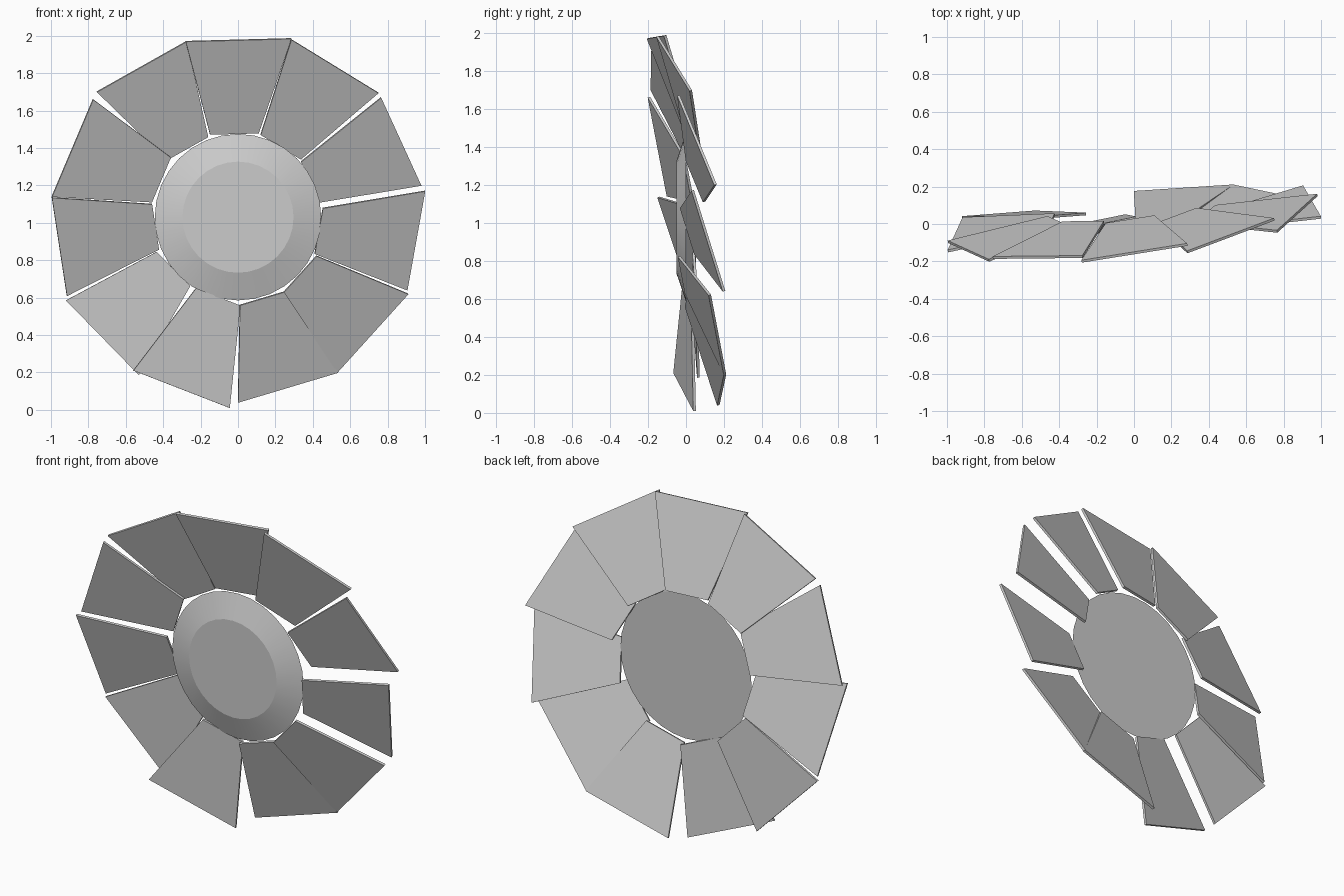
import bpy, math
from mathutils import Vector

INNER_RATIO = 0.46   # inner edge length / outer edge length
THICK = 0.014

# central disc: shallow frustum facing the front
bpy.ops.mesh.primitive_cone_add(vertices=32, radius1=0.445, radius2=0.297, depth=0.05,
                                location=(0, -0.025, 1.03), rotation=(math.pi / 2, 0, 0))
disc = bpy.context.object
disc.name = "centre_disc"
bpy.ops.object.shade_smooth_by_angle(angle=math.radians(14))


def petal(i, a, b, c):
    """Tilted trapezoid plate: outer corners a, b and the inner corner c next to b."""
    a, b, c = Vector(a), Vector(b), Vector(c)
    d = c + (a - b) * INNER_RATIO
    me = bpy.data.meshes.new("petal_%02d" % i)
    me.from_pydata([a, b, c, d], [], [(0, 1, 2, 3)])
    ob = bpy.data.objects.new("petal_%02d" % i, me)
    bpy.context.collection.objects.link(ob)
    sol = ob.modifiers.new("thickness", 'SOLIDIFY')
    sol.thickness = THICK
    sol.offset = 0


# petals clockwise from the top, each knocked loose at its own tilt
petals = [
    ((-0.28, -0.20, 1.97), (0.285, -0.11, 1.985), (0.11, 0.04, 1.48)),
    ((0.285, -0.15, 1.98), (0.75, 0.025, 1.695), (0.335, 0.08, 1.34)),
    ((0.765, -0.04, 1.67), (0.98, 0.155, 1.20), (0.435, 0.095, 1.11)),
    ((1.00, 0.035, 1.17), (0.905, 0.20, 0.64), (0.41, 0.05, 0.835)),
    ((0.91, 0.125, 0.62), (0.53, 0.205, 0.20), (0.245, 0.00, 0.63)),
    ((0.535, 0.205, 0.20), (0.00, 0.17, 0.04), (0.01, 0.00, 0.56)),
    ((-0.045, 0.045, 0.01), (-0.56, -0.06, 0.21), (-0.225, -0.015, 0.65)),
    ((-0.53, 0.065, 0.185), (-0.92, 0.035, 0.585), (-0.435, 0.04, 0.845)),
    ((-0.915, 0.03, 0.61), (-0.995, -0.145, 1.135), (-0.46, -0.03, 1.10)),
    ((-0.995, -0.095, 1.14), (-0.775, -0.195, 1.66), (-0.36, -0.01, 1.35)),
    ((-0.755, -0.18, 1.70), (-0.275, -0.175, 1.97), (-0.16, 0.01, 1.46)),
]
for i, corners in enumerate(petals):
    petal(i, *corners)
